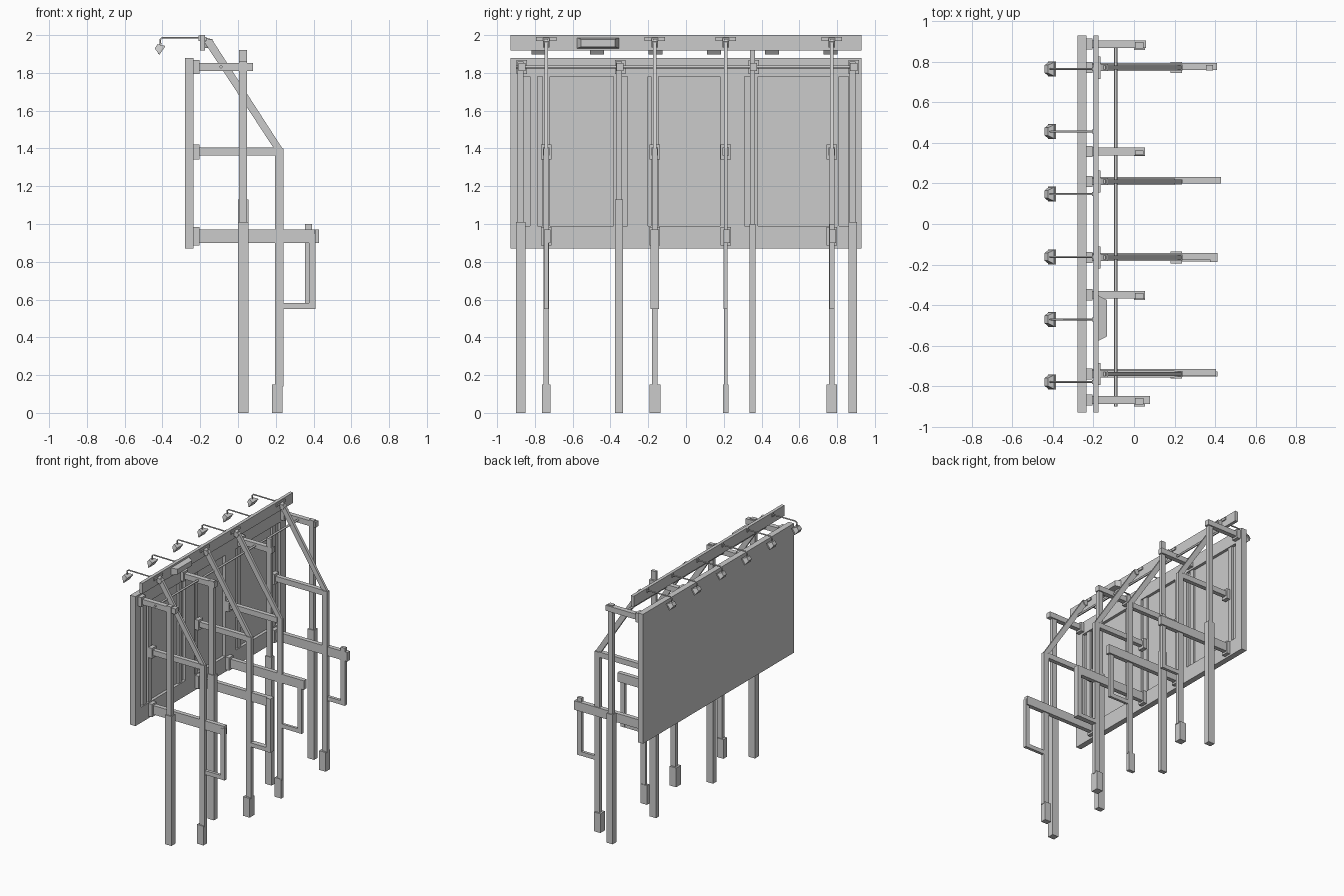
import bpy, bmesh, math
from mathutils import Vector, Matrix

if "Cube" in bpy.data.objects:
    bpy.data.objects.remove(bpy.data.objects["Cube"])


def make(name, bm):
    bmesh.ops.recalc_face_normals(bm, faces=bm.faces)
    me = bpy.data.meshes.new(name)
    bm.to_mesh(me)
    bm.free()
    ob = bpy.data.objects.new(name, me)
    bpy.context.collection.objects.link(ob)
    return ob


def box(name, x0, x1, y0, y1, z0, z1):
    bm = bmesh.new()
    bmesh.ops.create_cube(bm, size=1)
    bmesh.ops.scale(bm, vec=(x1 - x0, y1 - y0, z1 - z0), verts=bm.verts)
    bmesh.ops.translate(bm, vec=((x0 + x1) / 2, (y0 + y1) / 2, (z0 + z1) / 2), verts=bm.verts)
    return make(name, bm)


def bar(name, x0, x1, y, w, z0, z1):
    # box centred on y with width w
    return box(name, x0, x1, y - w / 2, y + w / 2, z0, z1)


def plate(name, profile, y, w):
    # xz profile extruded along y
    bm = bmesh.new()
    f = bm.faces.new([bm.verts.new((x, y - w / 2, z)) for x, z in profile])
    r = bmesh.ops.extrude_face_region(bm, geom=[f])
    bmesh.ops.translate(bm, vec=(0, w, 0), verts=[v for v in r['geom'] if isinstance(v, bmesh.types.BMVert)])
    return make(name, bm)


def tube(name, pts, radius, sides=1):
    cu = bpy.data.curves.new(name, 'CURVE')
    cu.dimensions = '3D'
    cu.bevel_depth = radius
    cu.bevel_resolution = sides
    cu.use_fill_caps = True
    sp = cu.splines.new('POLY')
    sp.points.add(len(pts) - 1)
    for p, c in zip(sp.points, pts):
        p.co = (*c, 1)
    ob = bpy.data.objects.new(name, cu)
    bpy.context.collection.objects.link(ob)


# Billboard sheet with backing rails and battens
box("billboard_sheet", -0.28, -0.258, -0.93, 0.93, 0.87, 1.88)
box("top_rail", -0.26, -0.235, -0.93, 0.93, 1.78, 1.88)
box("bottom_rail", -0.26, -0.235, -0.93, 0.93, 0.87, 0.99)
for y0, y1 in [(-0.93, -0.86), (-0.31, -0.2), (0.18, 0.31), (0.86, 0.93)]:
    box("frame_upright", -0.26, -0.235, y0, y1, 0.98, 1.79)
for y in (-0.805, -0.74, -0.365, -0.165, 0.36, 0.79):
    bar("back_batten", -0.26, -0.242, y, 0.04, 0.98, 1.79)

# Front row of posts: y, thick width, thin width, step height, top, arm end
for y, w, t, step, top, end in [(-0.875, 0.05, 0.032, 1.01, 1.86, 0.08),
                                (-0.355, 0.042, 0.03, 1.13, 1.86, 0.055),
                                (0.352, 0.034, 0.024, 1.0, 1.92, 0.055),
                                (0.882, 0.045, 0.032, 1.01, 1.86, 0.06)]:
    bar("front_post_base", 0.0, 0.055, y, w, 0, step)
    bar("front_post_top", 0.006, 0.047, y, t, step, top)
    bar("upper_arm", -0.21, end, y + 0.006, 0.038, 1.81, 1.852)
    bar("upper_arm_pad", -0.237, -0.205, y + 0.006, 0.055, 1.795, 1.868)

# Rear row of posts: y, post width, foot width, hanger width, hanger top, arm end
for y, w, fw, hw, htop, end in [(-0.74, 0.03, 0.045, 0.026, 0.95, 0.405),
                                (-0.165, 0.03, 0.058, 0.045, 0.97, 0.395),
                                (0.21, 0.02, 0.028, 0.022, 0.95, 0.43),
                                (0.772, 0.03, 0.055, 0.026, 1.0, 0.41)]:
    bar("rear_post_foot", 0.18, 0.236, y, fw, 0, 0.15)
    bar("rear_post", 0.195, 0.24, y, w, 0.14, 1.4)
    bar("middle_arm", -0.21, 0.2, y, 0.034, 1.363, 1.405)
    bar("middle_arm_pad", -0.237, -0.205, y, 0.055, 1.342, 1.422)
    bar("lower_arm", -0.21, end, y + 0.006, 0.034, 0.9, 0.97)
    bar("lower_arm_pad", -0.237, -0.205, y, 0.055, 0.885, 0.985)
    # hanging frame behind the post
    hx = 0.355 if htop > 0.98 else 0.375
    bar("hanger_post", hx, hx + 0.036, y, hw, 0.55, htop)
    bar("hanger_foot", 0.235, hx + 0.03, y, hw * 0.9, 0.55, 0.582)
    # slanted brace up to the top board
    plate("slanted_brace", [(0.235, 1.4), (0.19, 1.4), (-0.18, 1.965), (-0.14, 1.98)], y, 0.02)
    bar("brace_plate", -0.178, -0.166, y, 0.11, 1.97, 1.99)
    plate("brace_head", [(-0.168, 1.94), (-0.145, 1.935), (-0.128, 1.965), (-0.168, 1.985)], y, 0.034)

# Long lamp board and tie rod
box("lamp_board", -0.2, -0.175, -0.93, 0.93, 1.918, 2.0)
tube("tie_rod", [(-0.09, -0.9, 1.832), (-0.09, 0.9, 1.832)], 0.008, 2)

# Control box with tapered cover
bm = bmesh.new()
bmesh.ops.create_cube(bm, size=1)
for v in bm.verts:
    k = 0.09 if v.co.x > 0 else 0.112
    h = 0.02 if v.co.x > 0 else 0.028
    v.co = Vector((-0.155 + v.co.x * 0.042, -0.465 + math.copysign(k, v.co.y),
                   1.958 + math.copysign(h, v.co.z)))
make("control_box", bm)

# Six lamps on bent arms
for i in range(6):
    y = -0.78 + i * 0.309
    tube("lamp_arm", [(-0.19, y, 1.985), (-0.4, y, 1.987), (-0.412, y, 1.977), (-0.41, y, 1.95)], 0.005)
    bar("arm_bracket", -0.208, -0.198, y, 0.02, 1.97, 1.998)
    bm = bmesh.new()
    bmesh.ops.create_cube(bm, size=1)
    for v in bm.verts:
        s = 0.55 if v.co.z > 0 else 1.0
        v.co = Vector((v.co.x * 0.05 * s, v.co.y * 0.07 * s, v.co.z * 0.032))
    # rim of the lamp glass
    rim = bmesh.ops.create_cube(bm, size=1)['verts']
    bmesh.ops.scale(bm, vec=(0.054, 0.074, 0.01), verts=rim)
    bmesh.ops.translate(bm, vec=(0, 0, -0.019), verts=rim)
    bmesh.ops.transform(bm, verts=bm.verts, matrix=Matrix.Translation((-0.42, y, 1.932))
                        @ Matrix.Rotation(math.radians(-55), 4, 'Y'))
    make("lamp_head", bm)
